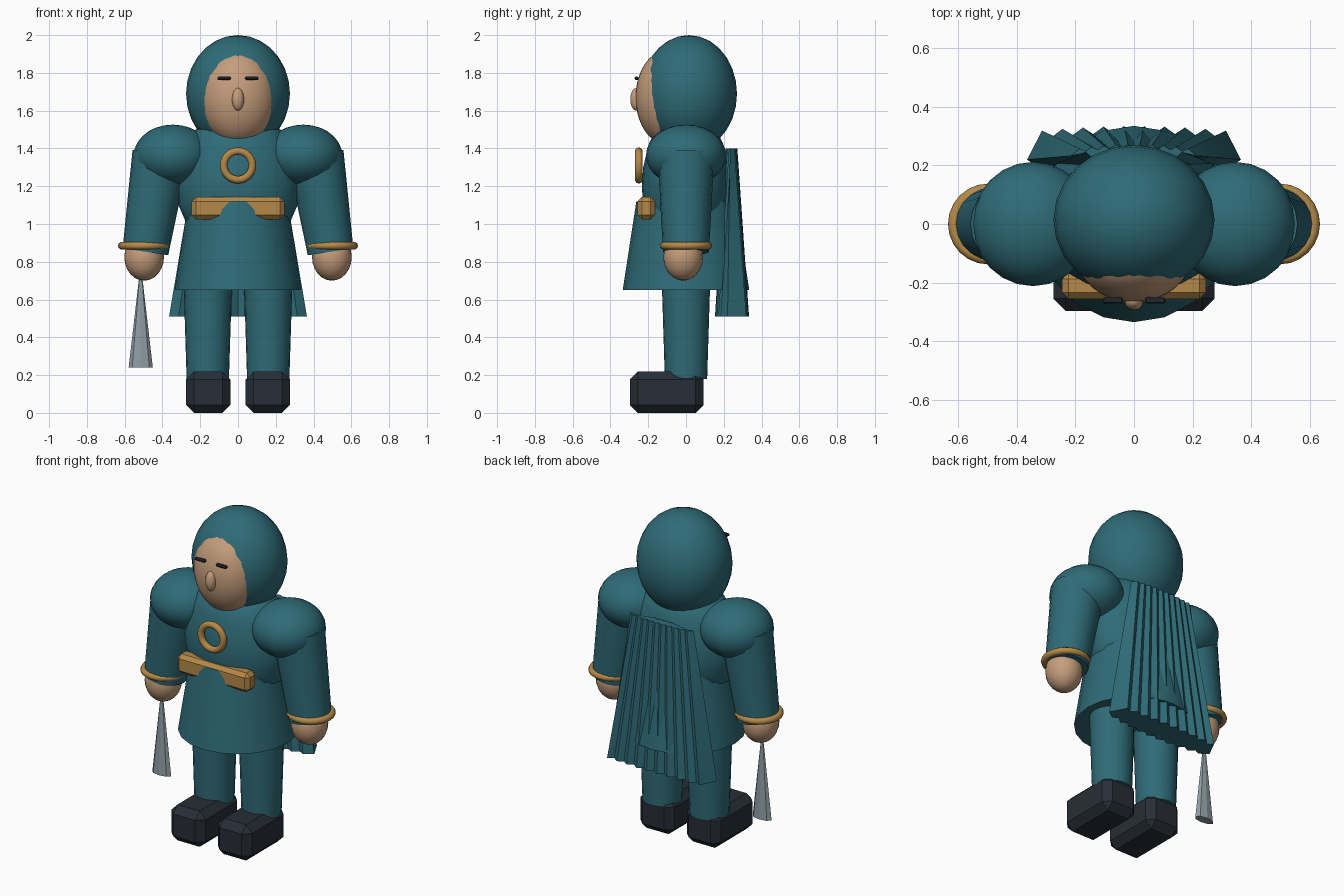
import bpy, bmesh, math
from mathutils import Vector

if "Cube" in bpy.data.objects:
    bpy.data.objects.remove(bpy.data.objects["Cube"])


def material(name, rgb):
    m = bpy.data.materials.new(name)
    m.diffuse_color = (*rgb, 1)
    m.use_nodes = True
    m.node_tree.nodes["Principled BSDF"].inputs["Base Color"].default_value = m.diffuse_color
    return m


TEAL = material("teal_cloth", (0.028, 0.147, 0.185))
SKIN = material("skin", (0.56, 0.34, 0.20))
GOLD = material("gold", (0.46, 0.25, 0.065))
DARK = material("dark_leather", (0.021, 0.027, 0.038))
STEEL = material("steel", (0.27, 0.34, 0.37))


def finish(name, mat, smooth=True, angle=40):
    ob = bpy.context.object
    ob.name = name
    ob.data.materials.append(mat)
    bpy.ops.object.transform_apply(location=False, rotation=False, scale=True)
    if smooth:
        bpy.ops.object.shade_smooth_by_angle(angle=math.radians(angle))
    return ob


def ball(name, mat, loc, radii, seg=24, rings=14):
    bpy.ops.mesh.primitive_uv_sphere_add(segments=seg, ring_count=rings, location=loc)
    bpy.context.object.scale = radii
    return finish(name, mat)


def cone(name, mat, bottom, top, r1, r2, sides=20, flat_y=1.0, smooth=True):
    a, b = Vector(bottom), Vector(top)
    bpy.ops.mesh.primitive_cone_add(vertices=sides, radius1=r1, radius2=r2,
                                    depth=(b - a).length, location=(a + b) / 2)
    ob = bpy.context.object
    ob.rotation_euler = (b - a).to_track_quat('Z', 'Y').to_euler()
    ob.scale.y = flat_y
    return finish(name, mat, smooth)


def box(name, mat, low, high, bevel):
    bpy.ops.mesh.primitive_cube_add(size=1, location=[(l + h) / 2 for l, h in zip(low, high)])
    bpy.context.object.scale = [h - l for l, h in zip(low, high)]
    ob = finish(name, mat, False)
    mod = ob.modifiers.new("chamfer", 'BEVEL')
    mod.width, mod.segments = bevel, 1
    return ob


def ring(name, mat, loc, major, minor, rot=(0, 0, 0)):
    bpy.ops.mesh.primitive_torus_add(location=loc, rotation=rot, major_radius=major,
                                     minor_radius=minor, major_segments=24, minor_segments=10)
    return finish(name, mat, angle=60)


def loft(name, mat, sections, angle):
    """Skin a stack of closed cross-sections and cap both ends."""
    bm = bmesh.new()
    loops = [[bm.verts.new(p) for p in s] for s in sections]
    n = len(loops[0])
    for lo, hi in zip(loops, loops[1:]):
        for i in range(n):
            j = (i + 1) % n
            bm.faces.new((lo[i], lo[j], hi[j], hi[i]))
    bm.faces.new(loops[0])
    bm.faces.new(loops[-1])
    bmesh.ops.recalc_face_normals(bm, faces=bm.faces)
    me = bpy.data.meshes.new(name)
    bm.to_mesh(me)
    bm.free()
    ob = bpy.data.objects.new(name, me)
    bpy.context.collection.objects.link(ob)
    bpy.ops.object.select_all(action='DESELECT')
    ob.select_set(True)
    bpy.context.view_layer.objects.active = ob
    return finish(name, mat, True, angle)


# Hood and face
ball("hood", TEAL, (0, 0.015, 1.69), (0.275, 0.255, 0.31))
ball("face", SKIN, (0, -0.10, 1.67), (0.20, 0.167, 0.25), 32, 20)
ball("nose", SKIN, (0, -0.263, 1.66), (0.032, 0.032, 0.06), 16, 10)

# Barrel-shaped torso, oval in plan
profile = [(0.95, 0.22), (1.0, 0.272), (1.1, 0.315), (1.2, 0.325), (1.3, 0.315),
           (1.42, 0.275), (1.5, 0.225), (1.53, 0.12)]
loft("torso", TEAL, [[(r * math.cos(t * math.tau / 24), 0.72 * r * math.sin(t * math.tau / 24), z)
                      for t in range(24)] for z, r in profile], 50)

# Flared tunic skirt
cone("skirt", TEAL, (0, 0, 0.65), (0, 0, 1.12), 0.335, 0.263, 20)

# Belt and chest ring
box("belt", GOLD, (-0.245, -0.256, 1.025), (0.245, -0.165, 1.142), 0.022)
ring("chest_ring", GOLD, (0, -0.25, 1.31), 0.076, 0.02, (math.pi / 2, 0, 0))

# Paired parts
for s, side in ((-1, "left"), (1, "right")):
    box(f"{side}_eye", DARK, (s * 0.073 - 0.036, -0.272, 1.762),
        (s * 0.073 + 0.036, -0.25, 1.78), 0.006)
    ball(f"{side}_shoulder", TEAL, (s * 0.345, 0, 1.363), (0.207, 0.212, 0.163))
    cone(f"{side}_arm", TEAL, (s * 0.49, 0, 0.853), (s * 0.41, 0, 1.37), 0.122, 0.15)
    ring(f"{side}_cuff", GOLD, (s * 0.497, 0, 0.885), 0.118, 0.02)
    ball(f"{side}_hand", SKIN, (s * 0.497, -0.015, 0.825), (0.105, 0.105, 0.125), 20, 12)
    cone(f"{side}_leg", TEAL, (s * 0.16, 0, 0.18), (s * 0.16, 0, 0.75), 0.112, 0.13)
    box(f"{side}_boot", DARK, (s * 0.158 - 0.117, -0.297, 0),
        (s * 0.158 + 0.117, 0.093, 0.22), 0.042)

# Flat tapered blade held point-up in one hand
cone("blade", STEEL, (-0.515, -0.005, 0.24), (-0.515, -0.005, 0.74), 0.064, 0.006, 8, 0.45, False)


# Pleated cape: a thick slab with folds on both faces, widening downwards
def cape_section(t):
    z = 0.51 + 0.89 * t
    half = 0.365 + (0.215 - 0.365) * t
    back = 0.322 + (0.266 - 0.322) * t
    front = 0.165 + (0.215 - 0.165) * t
    fold = 0.012 - 0.006 * t
    n = 18
    us = [-1 + 2 * i / n for i in range(n + 1)]
    rear = [(u * half * 0.86, back - 0.015 * u * u + fold * (-1) ** i, z)
            for i, u in enumerate(us)]
    fore = [(u * half * 0.86, front + 0.03 * u * u - fold * (-1) ** i, z)
            for i, u in enumerate(us)]
    mid = front + 0.35 * (back - front)
    return rear + [(half, mid, z)] + fore[::-1] + [(-half, mid, z)]


loft("cape", TEAL, [cape_section(i / 6) for i in range(7)], 25)
